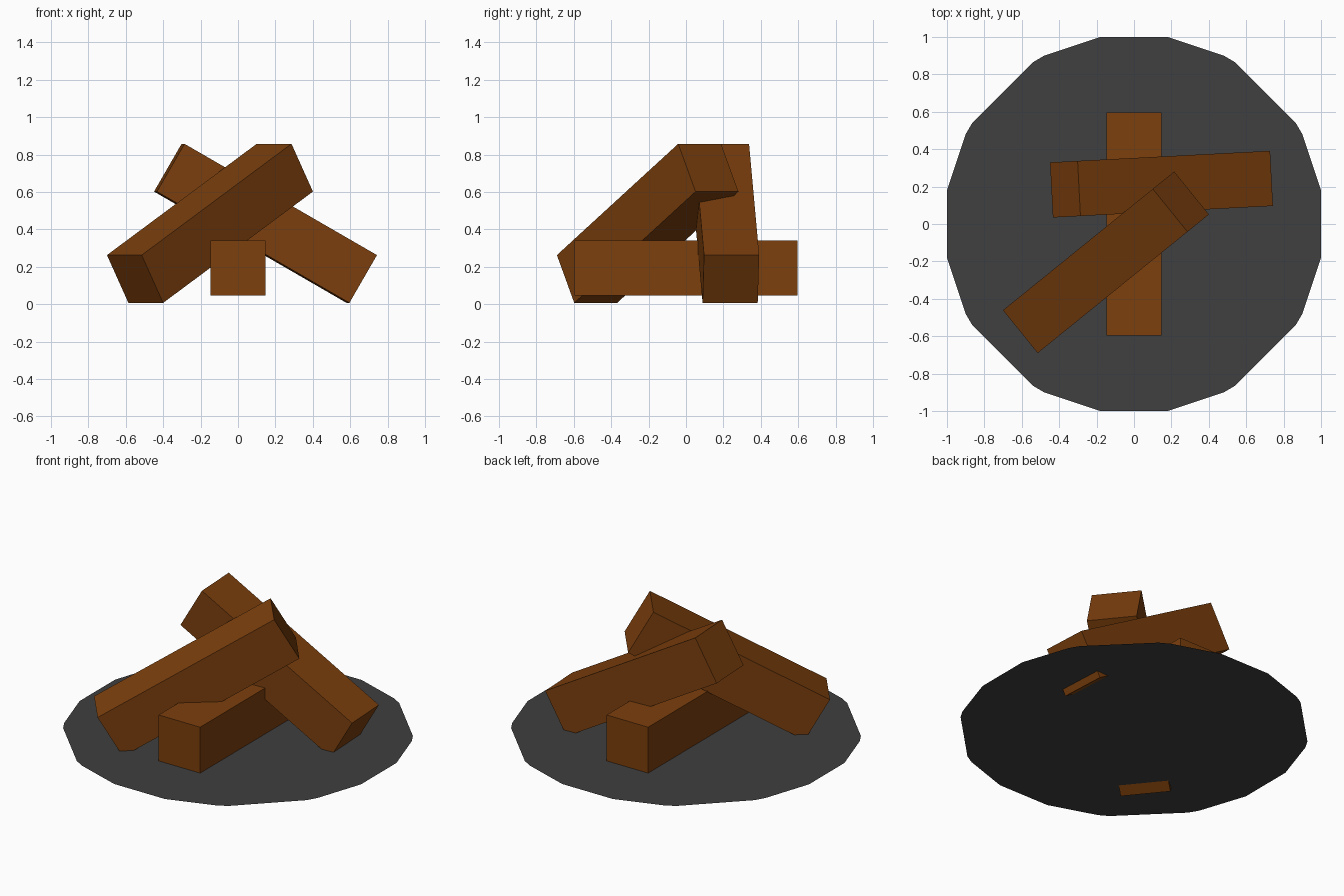
import bpy, bmesh
from math import radians

if "Cube" in bpy.data.objects:
    bpy.data.objects.remove(bpy.data.objects["Cube"])


def material(name, rgb):
    m = bpy.data.materials.new(name)
    m.diffuse_color = (*rgb, 1)
    m.use_nodes = True
    m.node_tree.nodes["Principled BSDF"].inputs["Base Color"].default_value = m.diffuse_color
    return m


wood = material("wood", (0.2, 0.05, 0.004))
ash = material("ash", (0.05, 0.05, 0.05))

LENGTH, SIDE = 1.19, 0.295


# Square log along x, tilted down towards +x, then turned about z
def log(name, centre, tilt, turn):
    bpy.ops.mesh.primitive_cube_add(size=1)
    ob = bpy.context.object
    ob.name = name
    ob.scale = (LENGTH, SIDE, SIDE)
    ob.rotation_euler = (0, radians(tilt), radians(turn))
    ob.location = centre
    ob.data.materials.append(wood)
    return ob


log("base_log", (0, 0, 0.193), 0, 90)
log("back_leaning_log", (0.147, 0.213, 0.432), 30, 3)
log("front_leaning_log", (-0.15, -0.205, 0.432), -30, 39)

# Flat ash disc: one quarter outline turned four times
quarter = [(1, 0.18), (0.9, 0.48), (0.865, 0.54),
           (0.54, 0.865), (0.48, 0.9), (0.18, 1)]
outline = []
for i in range(4):
    outline += quarter
    quarter = [(-y, x) for x, y in quarter]
bm = bmesh.new()
bm.faces.new([bm.verts.new((x, y, 0.043)) for x, y in outline])
mesh = bpy.data.meshes.new("ash_disc")
bm.to_mesh(mesh)
bm.free()
mesh.materials.append(ash)
bpy.context.collection.objects.link(bpy.data.objects.new("ash_disc", mesh))
